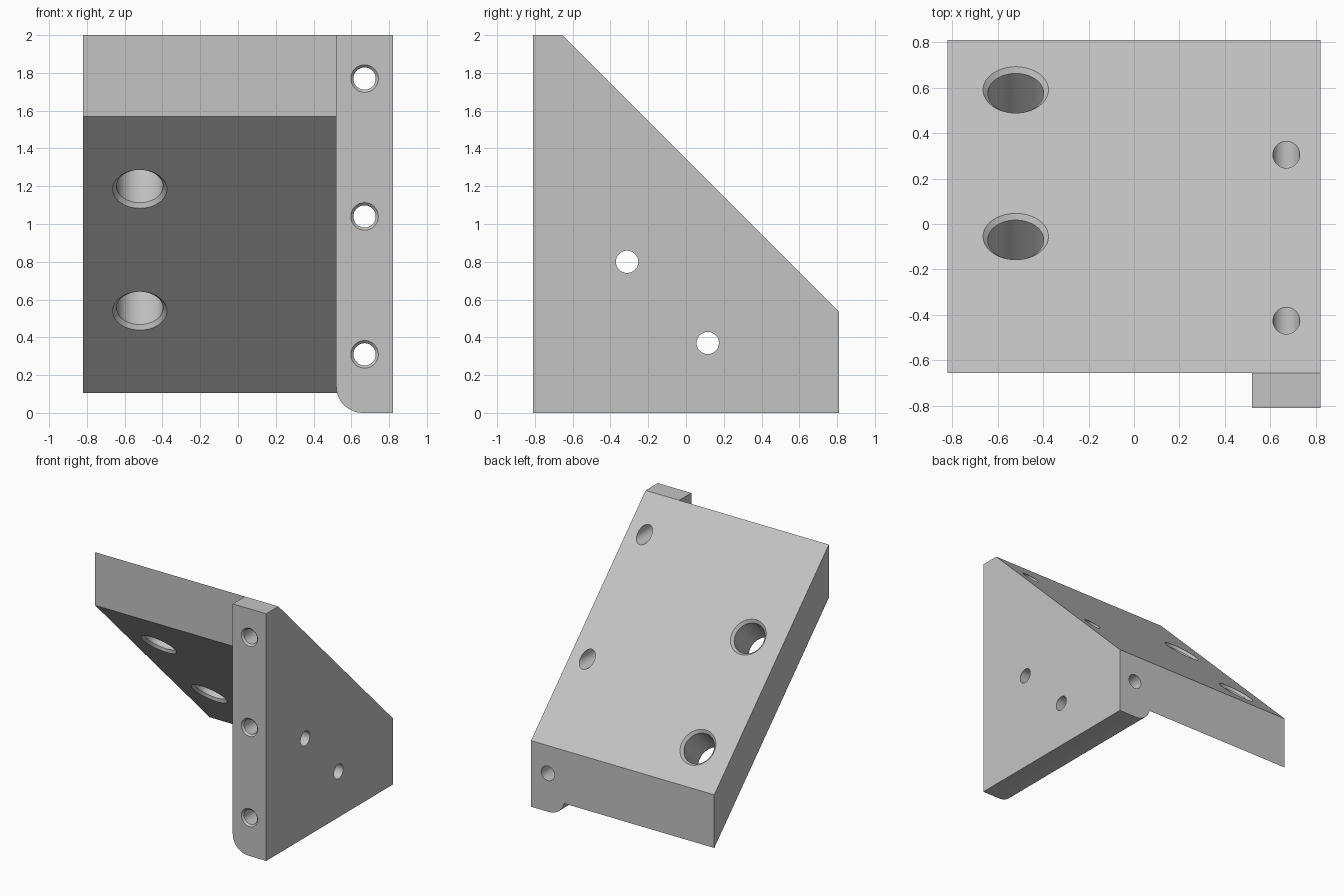
import bpy, bmesh, math
from mathutils import Vector

if "Cube" in bpy.data.objects:
    bpy.data.objects.remove(bpy.data.objects["Cube"], do_unlink=True)

grey = bpy.data.materials.new("plain grey")
grey.use_nodes = True
colour = (0.55, 0.55, 0.55, 1)
grey.diffuse_color = colour
grey.node_tree.nodes["Principled BSDF"].inputs["Base Color"].default_value = colour


def make_object(name, bm):
    bmesh.ops.recalc_face_normals(bm, faces=bm.faces)
    mesh = bpy.data.meshes.new(name)
    bm.to_mesh(mesh)
    bm.free()
    mesh.materials.append(grey)
    obj = bpy.data.objects.new(name, mesh)
    bpy.context.collection.objects.link(obj)
    return obj


def extrude_profile(points, x0, x1):
    """Solid from a (y, z) outline swept along x."""
    bm = bmesh.new()
    face = bm.faces.new([bm.verts.new((x0, y, z)) for y, z in points])
    new = bmesh.ops.extrude_face_region(bm, geom=[face])["geom"]
    verts = [v for v in new if isinstance(v, bmesh.types.BMVert)]
    bmesh.ops.translate(bm, verts=verts, vec=(x1 - x0, 0, 0))
    return bm


def combine(target, tool, operation):
    mod = target.modifiers.new(operation, 'BOOLEAN')
    mod.operation = operation
    mod.solver = 'EXACT'
    mod.object = tool
    bpy.ops.object.select_all(action='DESELECT')
    bpy.context.view_layer.objects.active = target
    target.select_set(True)
    bpy.ops.object.modifier_apply(modifier=mod.name)
    bpy.data.objects.remove(tool, do_unlink=True)


def drill(target, start, direction, length, radius, chamfer=0, both=False, sides=48):
    """Cut a round hole, with an optional 45 degree chamfer at its mouths."""
    over = 0.03
    rings = [(-over, radius), (length + over, radius)]
    if chamfer:
        rings = [(-over, radius + chamfer + over), (chamfer, radius), rings[1]]
    if both:
        rings[2:] = [(length - chamfer, radius), (length + over, radius + chamfer + over)]
    axis = Vector(direction).normalized()
    turn = axis.to_track_quat('Z', 'Y')
    bm = bmesh.new()
    loops = []
    for depth, r in rings:
        angles = [math.tau * i / sides for i in range(sides)]
        loops.append([bm.verts.new(Vector(start) + turn @ Vector(
            (r * math.cos(a), r * math.sin(a), depth))) for a in angles])
    for a, b in zip(loops, loops[1:]):
        for i in range(sides):
            j = (i + 1) % sides
            bm.faces.new((a[i], a[j], b[j], b[i]))
    bm.faces.new(loops[0])
    bm.faces.new(loops[-1])
    combine(target, make_object("hole_cutter", bm), 'DIFFERENCE')


# Upright side plate with a rounded lower inner edge
half_x, back, shoulder, slope = 0.82, 0.81, -0.655, 1.345
bm = extrude_profile([(-back, 0), (back, 0), (back, slope - back),
                      (shoulder, 2), (-back, 2)], 0.52, half_x)
edge = [e for e in bm.edges if all(v.co.z < 0.01 and v.co.x < 0.53 for v in e.verts)]
bmesh.ops.bevel(bm, geom=edge, offset=0.14, segments=12, profile=0.5, affect='EDGES')
bracket = make_object("angle_bracket", bm)

# Sloping slab, joined to the side plate
drop = 0.43
slab = make_object("sloping_slab", extrude_profile(
    [(shoulder, 2), (back, slope - back), (back, slope - back - drop),
     (shoulder, 2 - drop)], -half_x, 0.56))
combine(bracket, slab, 'UNION')

# Two large holes square to the slope, chamfered at both ends
for y in (0.59, -0.055):
    drill(bracket, (-0.52, y, slope - y), (0, -1, -1), drop / math.sqrt(2),
          0.123, 0.021, both=True)

# Three holes running front to back, chamfered at the front
for z in (0.31, 1.04, 1.77):
    drill(bracket, (0.67, -back, z), (0, 1, 0), 2 * back, 0.059, 0.014)

# Two cross holes through the side plate
for y, z in ((-0.312, 0.8), (0.115, 0.37)):
    drill(bracket, (0.5, y, z), (1, 0, 0), 0.34, 0.059)

bpy.context.view_layer.objects.active = bracket
bracket.select_set(True)
bpy.ops.object.shade_smooth_by_angle(angle=math.radians(30))
